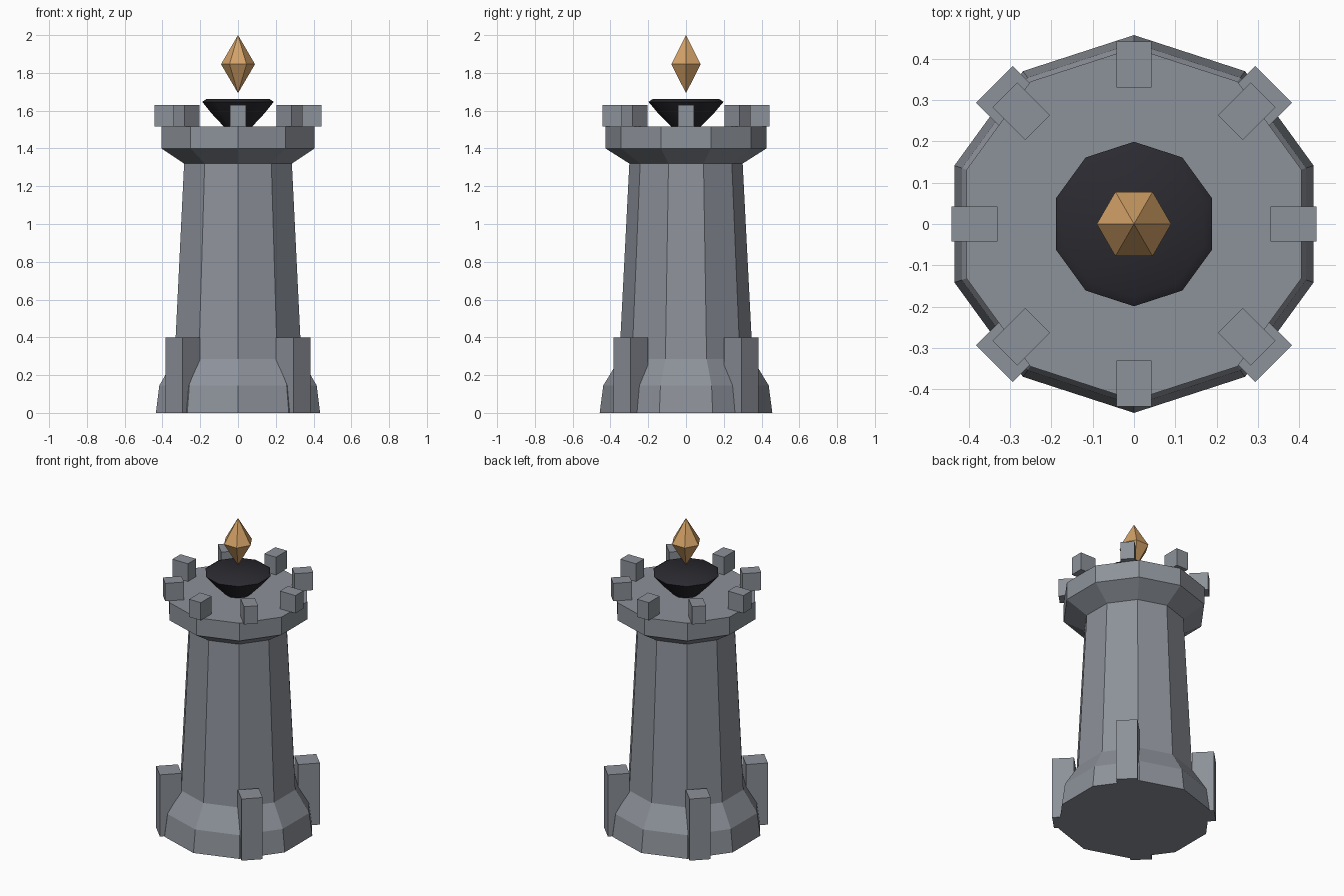
import bpy, bmesh, math
from mathutils import Matrix

if "Cube" in bpy.data.objects:
    bpy.data.objects.remove(bpy.data.objects["Cube"])


def material(name, rgb):
    m = bpy.data.materials.new(name)
    m.diffuse_color = (*rgb, 1)
    m.use_nodes = True
    m.node_tree.nodes["Principled BSDF"].inputs["Base Color"].default_value = m.diffuse_color
    return m


STONE = material("grey_stone", (0.265, 0.285, 0.32))
IRON = material("dark_iron", (0.023, 0.023, 0.03))
AMBER = material("amber_crystal", (0.65, 0.36, 0.135))


def finish(name, bm, mat):
    bmesh.ops.recalc_face_normals(bm, faces=bm.faces[:])
    mesh = bpy.data.meshes.new(name)
    bm.to_mesh(mesh)
    bm.free()
    mesh.materials.append(mat)
    ob = bpy.data.objects.new(name, mesh)
    bpy.context.collection.objects.link(ob)
    return ob


def lathe(name, profile, sides, start, mat):
    """Turn a (radius, z) profile into a closed faceted solid; radius 0 is a tip."""
    bm = bmesh.new()
    rings = []
    for r, z in profile:
        if r == 0:
            rings.append([bm.verts.new((0, 0, z))] * sides)
        else:
            angles = [start + math.tau * i / sides for i in range(sides)]
            rings.append([bm.verts.new((r * math.cos(a), r * math.sin(a), z)) for a in angles])
    for lo, hi in zip(rings, rings[1:]):
        for i in range(sides):
            j = (i + 1) % sides
            quad = [lo[i], lo[j], hi[j], hi[i]]
            bm.faces.new(list(dict.fromkeys(quad)))
    for ring, (r, _) in ((rings[0], profile[0]), (rings[-1], profile[-1])):
        if r:
            bm.faces.new(ring)
    return finish(name, bm, mat)


def radial_box(name, angle, r_in, r_out, width, z0, z1, mat):
    """Box facing outwards from the tower axis."""
    bm = bmesh.new()
    place = (Matrix.Rotation(angle, 4, 'Z')
             @ Matrix.Translation(((r_in + r_out) / 2, 0, (z0 + z1) / 2))
             @ Matrix.Diagonal((r_out - r_in, width, z1 - z0, 1)))
    bmesh.ops.create_cube(bm, size=1, matrix=place)
    return finish(name, bm, mat)


# Ten-sided tower: flared base, tapering shaft, overhanging crown
lathe("tower_body", [(0.457, 0), (0.438, 0.145), (0.353, 0.285), (0.3, 1.32),
                     (0.426, 1.4), (0.426, 1.515)], 10, math.pi / 2, STONE)

# Four corner buttresses
for i in range(4):
    radial_box(f"buttress_{i + 1}", math.radians(45 + 90 * i), 0.348, 0.478, 0.126, 0, 0.4, STONE)

# Eight battlement blocks
for i in range(8):
    radial_box(f"battlement_{i + 1}", math.radians(45 * i), 0.33, 0.442, 0.084, 1.515, 1.63, STONE)

# Smooth dark fire bowl
bowl = lathe("fire_bowl", [(0.078, 1.515), (0.145, 1.583), (0.199, 1.647), (0.177, 1.661)],
             10, math.pi / 2, IRON)
bpy.context.view_layer.objects.active = bowl
bowl.select_set(True)
bpy.ops.object.shade_smooth_by_angle(angle=math.radians(45))

# Floating six-sided crystal
lathe("crystal", [(0, 1.693), (0.09, 1.846), (0, 2.0)], 6, 0, AMBER)
